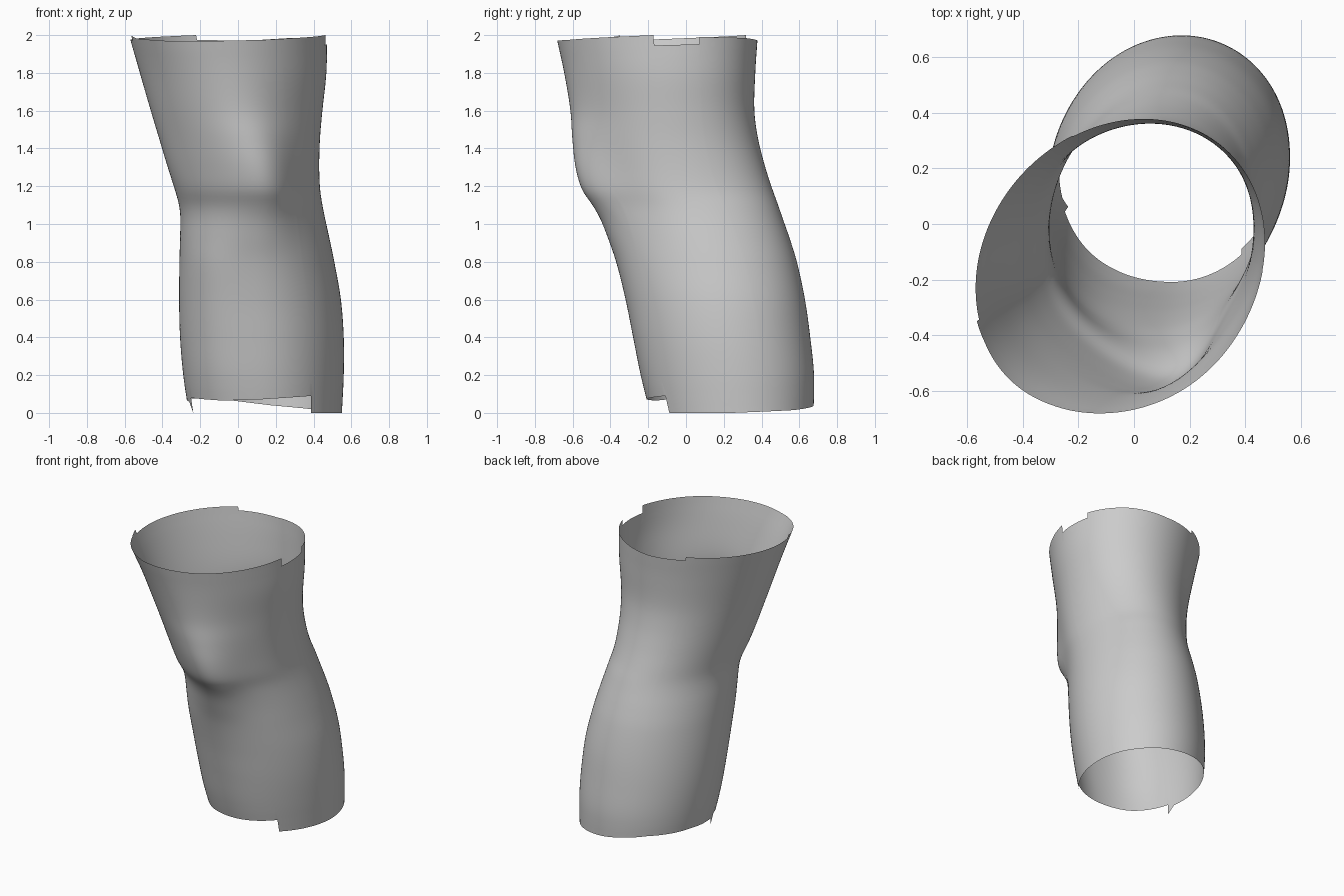
import bpy, bmesh
from math import sin, cos, radians

# Cross-section guide: z, x min, x max, y min, y max, twist, left hollow, right hollow, front shift
SECTIONS = [
    (0.0, -0.26, 0.55, -0.19, 0.675, -0.08, -0.01, 0, 0.02),
    (0.2, -0.29, 0.56, -0.24, 0.678, -0.08, -0.02, 0, 0.02),
    (0.4, -0.307, 0.56, -0.28, 0.658, -0.08, -0.025, 0, 0.02),
    (0.6, -0.312, 0.545, -0.32, 0.63, -0.09, -0.03, 0, 0.02),
    (0.8, -0.31, 0.51, -0.37, 0.587, -0.10, -0.03, 0.005, 0.03),
    (0.93, -0.307, 0.483, -0.415, 0.547, -0.11, -0.01, 0.02, 0.05),
    (1.03, -0.305, 0.461, -0.455, 0.512, -0.12, 0.01, 0.03, 0.07),
    (1.1, -0.312, 0.447, -0.495, 0.488, -0.13, 0.025, 0.04, 0.09),
    (1.18, -0.334, 0.435, -0.55, 0.459, -0.13, 0.035, 0.048, 0.105),
    (1.3, -0.372, 0.43, -0.585, 0.42, -0.14, 0.045, 0.045, 0.11),
    (1.45, -0.417, 0.434, -0.602, 0.382, -0.145, 0.04, 0.03, 0.09),
    (1.6, -0.462, 0.447, -0.612, 0.362, -0.15, 0.025, 0.018, 0.06),
    (1.8, -0.52, 0.468, -0.645, 0.367, -0.155, 0.01, 0.005, 0.03),
    (2.0, -0.577, 0.472, -0.688, 0.38, -0.16, -0.01, -0.01, 0),
]

# Stepped open rims: angle in degrees (0 = front, 90 = right), height
BOTTOM_RIM = [(-180, .04), (-140, .075), (-100, .075), (-72, .06), (-66.1, 0),
              (-66, .08), (-30, .065), (0, .072), (40, .09), (40.1, 0),
              (90, 0), (140, .015), (180, .04)]
TOP_RIM = [(-180, 1.97), (-152.1, 1.975), (-152, 2), (-110, 1.985), (-69.1, 1.97),
           (-69, 1.998), (-60, 1.982), (-20, 1.965), (30, 1.975), (88, 2),
           (88.1, 1.945), (115, 1.952), (115.1, 1.99), (150, 1.985), (180, 1.97)]


def linear(table, a):
    for (a0, v0), (a1, v1) in zip(table, table[1:]):
        if a <= a1:
            return v0 + (v1 - v0) * (a - a0) / (a1 - a0)
    return table[-1][1]


def section(z):
    """Smooth (cubic Hermite) interpolation of the section guide."""
    n = len(SECTIONS)
    i = 0
    while i < n - 2 and z > SECTIONS[i + 1][0]:
        i += 1
    p, q = SECTIONS[i], SECTIONS[i + 1]
    o, r = SECTIONS[max(i - 1, 0)], SECTIONS[min(i + 2, n - 1)]
    h = q[0] - p[0]
    u = (z - p[0]) / h
    out = []
    for k in range(1, len(p)):
        m0 = (q[k] - o[k]) / (q[0] - o[0]) * h
        m1 = (r[k] - p[k]) / (r[0] - p[0]) * h
        out.append((2*u**3 - 3*u**2 + 1) * p[k] + (u**3 - 2*u**2 + u) * m0
                   + (3*u**2 - 2*u**3) * q[k] + (u**3 - u**2) * m1)
    return out


def surface_point(deg, z):
    x0, x1, y0, y1, twist, left, right, shift = section(z)
    t = radians(deg)
    x = (x0 + x1) / 2 + (x1 - x0) / 2 * sin(t + twist)
    y = (y0 + y1) / 2 - (y1 - y0) / 2 * cos(t)
    # Hollows on either side of the kneecap, which sits right of the middle
    if abs(deg) < 90:
        y += (left if deg < 0 else right) * sin(2 * t) ** 2
        x += shift * cos(t) ** 4
    return x, y, z


# Columns: regular angles plus doubled ones at the rim steps
steps = [a for rim in (BOTTOM_RIM, TOP_RIM) for a, _ in rim if -180 < a < 180]
angles = sorted(set(steps) | {a for a in range(-180, 180, 2)
                              if all(abs(a - s) > 0.8 for s in steps)})
ROWS = 90

# Knee shell: open tube between the two rims
bm = bmesh.new()
columns = []
for a in angles:
    lo, hi = linear(BOTTOM_RIM, a), linear(TOP_RIM, a)
    columns.append([bm.verts.new(surface_point(a, lo + (hi - lo) * j / ROWS))
                    for j in range(ROWS + 1)])
for c, d in zip(columns, columns[1:] + columns[:1]):
    for j in range(ROWS):
        bm.faces.new((c[j], d[j], d[j + 1], c[j + 1])).smooth = True
# Even out the shading creases below the rim steps
inner = [v for c in columns for v in c[4:-4]]
for _ in range(3):
    bmesh.ops.smooth_vert(bm, verts=inner, factor=0.5, use_axis_x=True,
                          use_axis_y=True, use_axis_z=True)
mesh = bpy.data.meshes.new("knee_shell")
bm.to_mesh(mesh)
bm.free()
bpy.context.collection.objects.link(bpy.data.objects.new("knee_shell", mesh))
